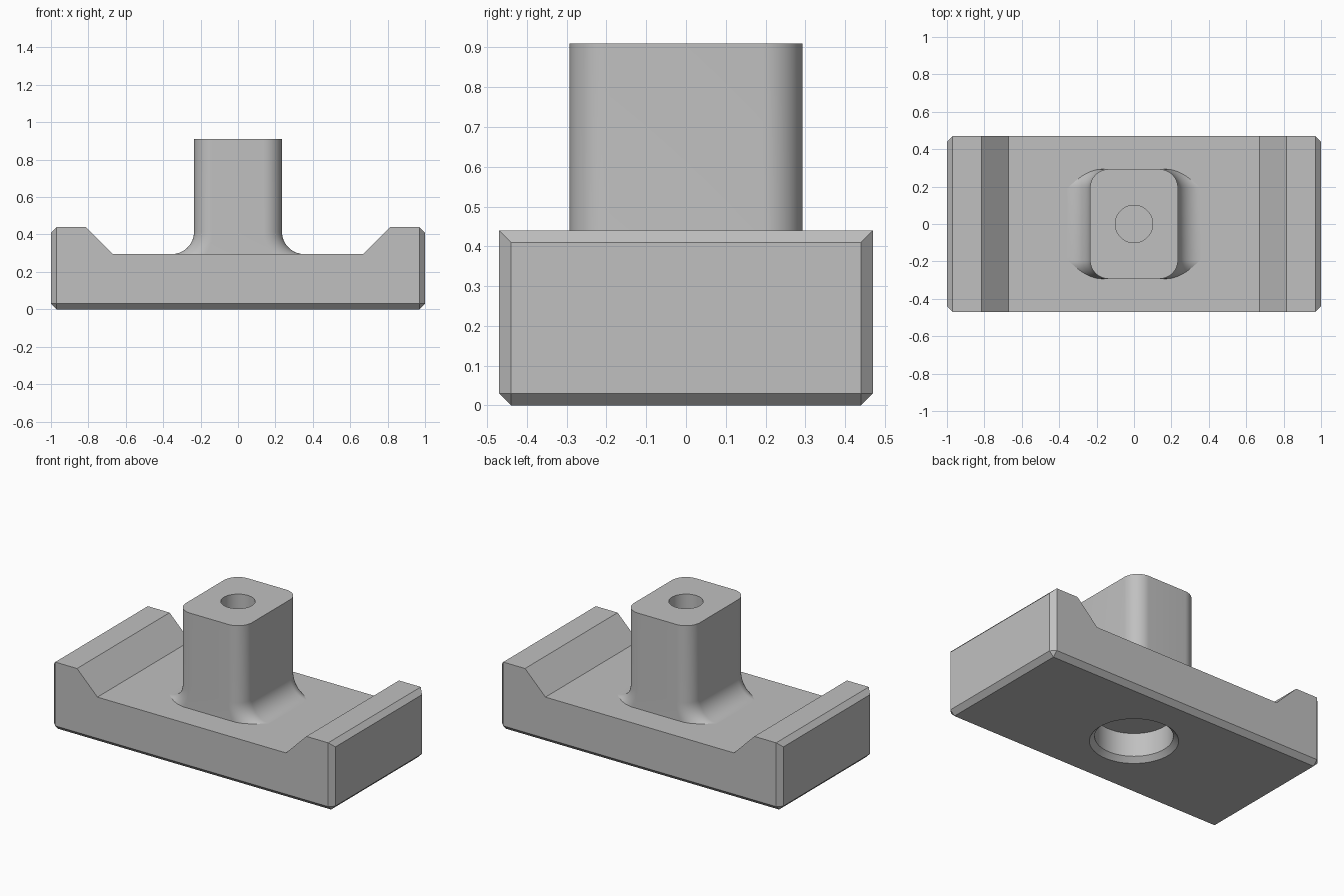
import bpy
import bmesh
from math import sin, cos, pi, sqrt, radians

cube = bpy.data.objects.get("Cube")
if cube:
    bpy.data.objects.remove(cube, do_unlink=True)

GREY = (0.53, 0.53, 0.53, 1)
grey = bpy.data.materials.new("plain grey")
grey.use_nodes = True
grey.diffuse_color = GREY
grey.node_tree.nodes["Principled BSDF"].inputs["Base Color"].default_value = GREY

WIDTH, DEPTH, HEIGHT = 1.0, 0.47, 0.44      # base half width, half depth, height
FLOOR, CHAMFER = 0.295, 0.03
POST_X, POST_Y, POST_TOP = 0.235, 0.293, 0.91
CORNER, FILLET = 0.1, 0.12


def loft(name, rings, bevel_rule=None):
    """Skin equal-length rings of points and cap both ends."""
    bm = bmesh.new()
    loops = [[bm.verts.new(p) for p in ring] for ring in rings]
    n = len(loops[0])
    for low, high in zip(loops, loops[1:]):
        for i in range(n):
            j = (i + 1) % n
            bm.faces.new((low[i], low[j], high[j], high[i]))
    bm.faces.new(loops[0][::-1])
    bm.faces.new(loops[-1])
    bmesh.ops.recalc_face_normals(bm, faces=bm.faces)
    if bevel_rule:
        edges = [e for e in bm.edges if bevel_rule(*(v.co for v in e.verts))]
        bmesh.ops.bevel(bm, geom=edges, offset=CHAMFER, segments=1,
                        affect='EDGES', profile=0.5)
    mesh = bpy.data.meshes.new(name)
    bm.to_mesh(mesh)
    bm.free()
    mesh.materials.append(grey)
    obj = bpy.data.objects.new(name, mesh)
    bpy.context.collection.objects.link(obj)
    return obj


def circle(radius, z, n=64):
    return [(radius * cos(2 * pi * i / n), radius * sin(2 * pi * i / n), z)
            for i in range(n)]


def cut(target, cutter):
    cutter.hide_render = True
    mod = target.modifiers.new("hole", 'BOOLEAN')
    mod.operation = 'DIFFERENCE'
    mod.solver = 'EXACT'
    mod.object = cutter
    bpy.ops.object.select_all(action='DESELECT')
    bpy.context.view_layer.objects.active = target
    target.select_set(True)
    bpy.ops.object.modifier_apply(modifier=mod.name)
    bpy.data.objects.remove(cutter, do_unlink=True)
    bpy.ops.object.shade_smooth_by_angle(angle=radians(30))


# Base: trough profile run front to back, chamfered ends and underside
half = [(WIDTH, 0), (WIDTH, HEIGHT), (0.815, HEIGHT), (0.67, FLOOR)]
profile = half + [(-x, z) for x, z in reversed(half)]


def outer_edge(a, b):
    at_end = abs(a.x) > 0.99 and abs(b.x) > 0.99 and a.x * b.x > 0
    return at_end or (a.z < 0.01 and b.z < 0.01)


base = loft("base", [[(x, y, z) for x, z in profile] for y in (-DEPTH, DEPTH)],
            outer_edge)

# Round recess with a chamfered mouth in the underside
cut(base, loft("recess_cutter", [circle(0.285, -0.03), circle(0.225, 0.03),
                                 circle(0.225, 0.18)]))


# Post: rounded corners that follow the flared sides down to the floor
def post_ring(z, steps=14):
    drop = max(0, FLOOR + FILLET - max(z, FLOOR))
    quarter = []
    for i in range(steps + 1):
        a = pi / 2 * i / steps
        reach = FILLET + CORNER * (1 - cos(a))
        x = POST_X + FILLET - sqrt(max(0, reach ** 2 - drop ** 2))
        quarter.append((x, POST_Y - CORNER * (1 - sin(a))))
    side = quarter + [(-x, y) for x, y in reversed(quarter)]
    return [(x, y, z) for x, y in side + [(-x, -y) for x, y in side]]


flare = [FLOOR + FILLET * (1 - cos(pi / 2 * i / 14)) for i in range(15)]
post = loft("post", [post_ring(z) for z in [FLOOR - 0.04] + flare + [POST_TOP]])

# Blind hole in the top of the post
cut(post, loft("bore_cutter", [circle(0.1, 0.5), circle(0.1, POST_TOP + 0.1)]))
